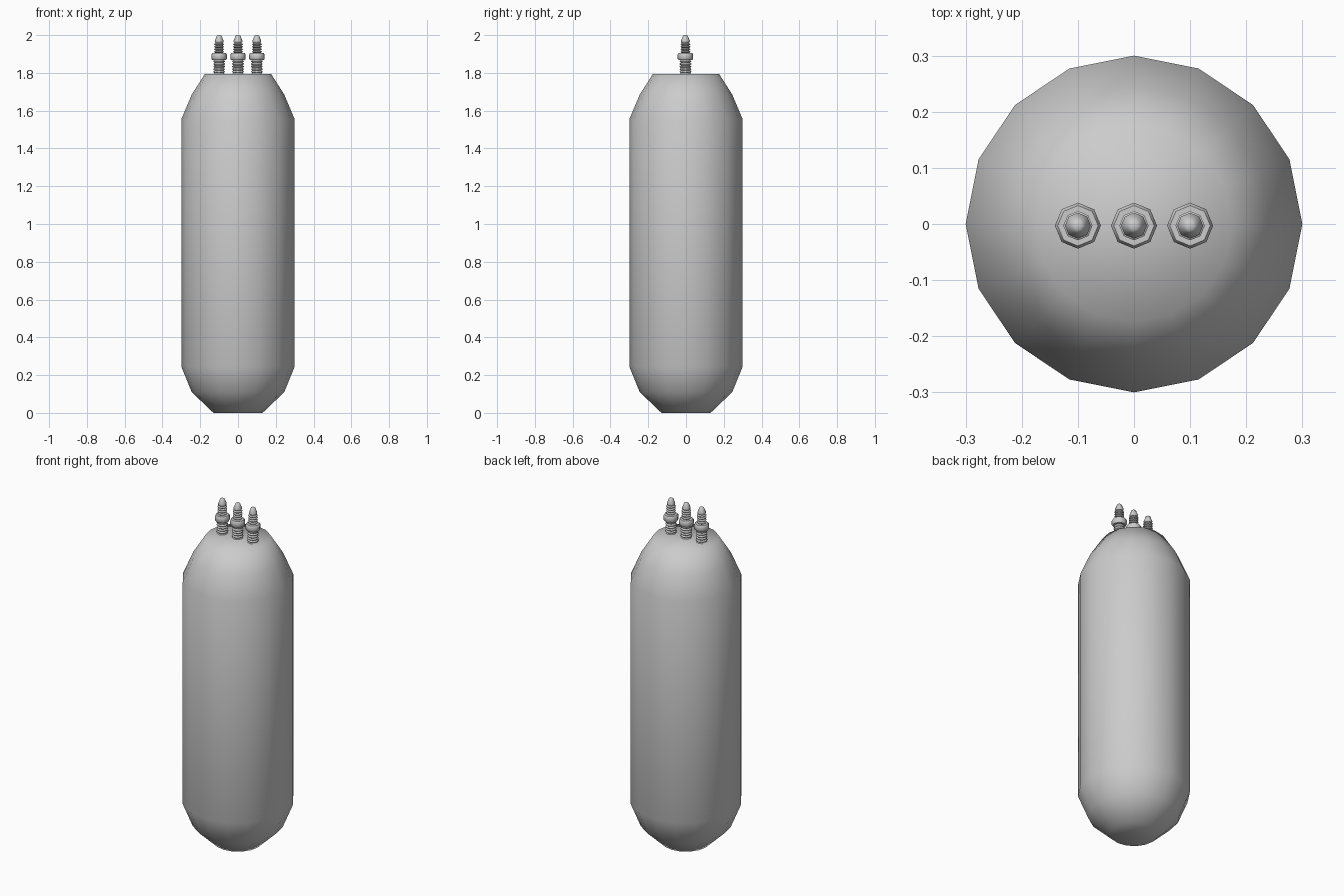
import bpy, math

cube = bpy.data.objects.get("Cube")
if cube:
    bpy.data.objects.remove(cube, do_unlink=True)

metal = bpy.data.materials.new("grey_metal")
metal.use_nodes = True
GREY = (0.6, 0.6, 0.6, 1)
metal.diffuse_color = GREY
metal.node_tree.nodes["Principled BSDF"].inputs["Base Color"].default_value = GREY


def lathe(name, profile, sides, location, sharp_angle):
    """Turn a (radius, height) profile around z, with flat end caps."""
    verts = [(r * math.cos(2 * math.pi * i / sides), r * math.sin(2 * math.pi * i / sides), z)
             for r, z in profile for i in range(sides)]
    faces = [(k * sides + i, k * sides + (i + 1) % sides,
              (k + 1) * sides + (i + 1) % sides, (k + 1) * sides + i)
             for k in range(len(profile) - 1) for i in range(sides)]
    last = (len(profile) - 1) * sides
    faces += [tuple(reversed(range(sides))), tuple(range(last, last + sides))]
    mesh = bpy.data.meshes.new(name)
    mesh.from_pydata(verts, [], faces)
    mesh.materials.append(metal)
    obj = bpy.data.objects.new(name, mesh)
    obj.location = location
    bpy.context.collection.objects.link(obj)
    bpy.ops.object.select_all(action='DESELECT')
    obj.select_set(True)
    bpy.context.view_layer.objects.active = obj
    bpy.ops.object.shade_smooth_by_angle(angle=math.radians(sharp_angle))
    return obj


def thread(bottom, top, outer, inner, turns):
    """Sawtooth ridges between two heights."""
    step = (top - bottom) / turns
    points = []
    for t in range(turns):
        z = bottom + t * step
        points += [(inner, z), (outer, z + step * 0.4), (outer, z + step * 0.6)]
    return points + [(inner, top)]


# Tank: faceted cylinder with domed ends cut flat
tank = [(0.13, 0), (0.245, 0.11), (0.3, 0.245),
        (0.3, 1.555), (0.245, 1.685), (0.175, 1.795)]
lathe("tank", tank, 16, (0, 0, 0), 180)

# Valve fittings: threaded base, collar, threaded neck, rounded tip
collar = [(0.036, 1.868), (0.041, 1.874), (0.041, 1.897), (0.036, 1.905)]
tip = [(0.023, 1.963), (0.023, 1.971), (0.017, 1.985), (0.013, 1.996), (0.007, 2.0)]
fitting = (thread(1.785, 1.868, 0.031, 0.024, 6) + collar
           + thread(1.905, 1.958, 0.026, 0.018, 4) + tip)
for side, x in (("right", -0.1), ("centre", 0), ("left", 0.1)):
    lathe(side + "_fitting", fitting, 8, (x, -0.003, 0), 50)
